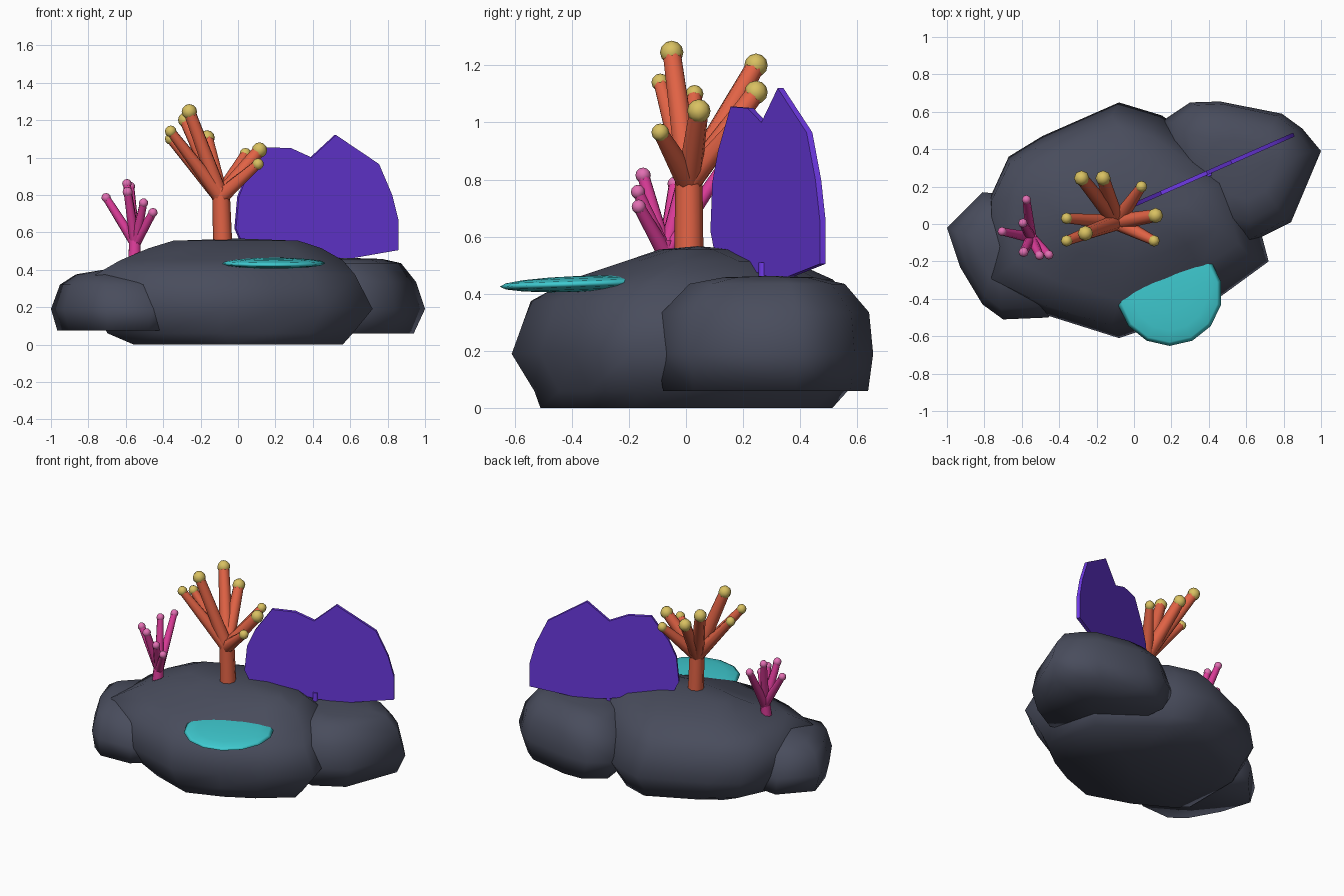
import bpy, bmesh, math
from mathutils import Vector, Matrix

if "Cube" in bpy.data.objects:
    bpy.data.objects.remove(bpy.data.objects["Cube"])


def material(name, rgb):
    m = bpy.data.materials.new(name)
    m.diffuse_color = (*rgb, 1)
    m.use_nodes = True
    m.node_tree.nodes["Principled BSDF"].inputs["Base Color"].default_value = m.diffuse_color
    return m


ROCK = material("slate_rock", (0.066, 0.073, 0.108))
ORANGE = material("orange_coral", (0.76, 0.125, 0.06))
YELLOW = material("yellow_tip", (0.69, 0.53, 0.12))
PINK = material("magenta_coral", (0.72, 0.045, 0.32))
LIGHT_PINK = material("pink_tip", (0.76, 0.16, 0.45))
PURPLE = material("purple_fan", (0.14, 0.04, 0.72))
VIOLET = material("violet_rim", (0.16, 0.042, 0.80))
TEAL = material("teal_shelf", (0.05, 0.60, 0.64))


def finish(name, bm, mats, angle=180):
    bmesh.ops.recalc_face_normals(bm, faces=bm.faces)
    for f in bm.faces:
        f.smooth = True
    me = bpy.data.meshes.new(name)
    bm.to_mesh(me)
    bm.free()
    for m in mats:
        me.materials.append(m)
    if angle < 180:
        me.set_sharp_from_angle(angle=math.radians(angle))
    ob = bpy.data.objects.new(name, me)
    bpy.context.collection.objects.link(ob)
    return ob


def boulder(name, centre, outline, levels, top):
    """Stack scaled copies of a plan outline; levels = (z, sx, sy, x offset, y offset)."""
    bm = bmesh.new()
    cx, cy = centre
    rings = [[bm.verts.new((cx + (x - cx) * sx + ox, cy + (y - cy) * sy + oy, z))
              for x, y in outline] for z, sx, sy, ox, oy in levels]
    n = len(outline)
    for a, b in zip(rings, rings[1:]):
        for i in range(n):
            j = (i + 1) % n
            bm.faces.new((a[i], a[j], b[j], b[i]))
    # fan caps at the foot and the crown
    for ring, z, lv in ((rings[0], levels[0][0], levels[0]), (rings[-1], top, levels[-1])):
        tip = bm.verts.new((cx + lv[3], cy + lv[4], z))
        for i in range(n):
            bm.faces.new((ring[i], ring[(i + 1) % n], tip))
    return finish(name, bm, [ROCK])


def tube(bm, a, b, r1, r2):
    a, b = Vector(a), Vector(b)
    d = b - a
    mat = Matrix.Translation((a + b) / 2) @ d.to_track_quat('Z', 'Y').to_matrix().to_4x4()
    bmesh.ops.create_cone(bm, cap_ends=True, segments=8, radius1=r1, radius2=r2,
                          depth=d.length, matrix=mat)


def coral(name, base, fork, r_base, r_fork, tips, mat, tip_mat, thin):
    """Trunk, tapering branches and a bead on each branch end."""
    bm = bmesh.new()
    tube(bm, base, fork, r_base, r_fork)
    beads = bmesh.new()
    for x, y, z, r in tips:
        p = Vector((x, y, z))
        start = Vector(fork) - Vector((0, 0, 0.05))
        tube(bm, start, p, r_fork * 0.93, r * thin)
        bmesh.ops.create_uvsphere(beads, u_segments=8, v_segments=6, radius=r,
                                  matrix=Matrix.Translation(p))
    finish(name + "_branches", bm, [mat], 60)
    finish(name + "_tips", beads, [tip_mat])


# Rocks
boulder("main_rock", (0, 0),
        [(-0.08, 0.65), (-0.49, 0.47), (-0.67, 0.36), (-0.77, 0.14), (-0.77, -0.33),
         (-0.46, -0.49), (-0.08, -0.61), (0.22, -0.51), (0.46, -0.39), (0.72, -0.20),
         (0.60, 0.25), (0.15, 0.58)],
        [(0, 0.75, 0.81, 0.02, -0.015), (0.06, 0.88, 0.87, -0.02, 0), (0.19, 1, 1, 0, 0),
         (0.375, 0.93, 0.89, -0.045, 0), (0.45, 0.80, 0.73, -0.015, 0.04),
         (0.515, 0.62, 0.46, 0, 0.07), (0.555, 0.45, 0.22, 0, 0.04)], 0.567)
boulder("right_rock", (0.6, 0.3),
        [(0.15, 0.55), (0.30, 0.65), (0.46, 0.655), (0.79, 0.59), (0.90, 0.51),
         (1.0, 0.39), (0.84, 0.01), (0.62, -0.10), (0.40, -0.05), (0.20, 0.20)],
        [(0.06, 0.85, 0.95, 0, 0), (0.19, 1, 1, 0, 0), (0.335, 0.88, 0.96, 0, 0),
         (0.435, 0.68, 0.72, 0, 0), (0.458, 0.42, 0.42, 0, 0)], 0.463)
boulder("left_rock", (-0.66, -0.15),
        [(-1.0, -0.02), (-0.81, 0.17), (-0.60, 0.15), (-0.42, 0.0), (-0.36, -0.42),
         (-0.46, -0.50), (-0.70, -0.51), (-0.81, -0.43), (-0.93, -0.23)],
        [(0.075, 0.90, 0.97, 0, 0), (0.19, 1, 1, 0, 0), (0.32, 0.80, 0.84, -0.02, 0),
         (0.375, 0.52, 0.52, -0.03, 0.02)], 0.405)

# Branching corals
coral("orange_coral", (-0.08, 0.01, 0.48), (-0.092, 0.01, 0.84), 0.052, 0.047,
      [(-0.26, -0.05, 1.245, 0.041), (-0.28, 0.245, 1.20, 0.041),
       (-0.165, 0.245, 1.105, 0.041), (-0.36, -0.09, 1.14, 0.031),
       (-0.36, 0.03, 1.10, 0.031), (0.04, 0.20, 1.02, 0.031),
       (0.115, 0.045, 1.04, 0.041), (0.107, -0.09, 0.965, 0.031)],
      ORANGE, YELLOW, 0.82)
coral("pink_coral", (-0.555, -0.085, 0.42), (-0.550, -0.072, 0.59), 0.037, 0.031,
      [(-0.705, -0.04, 0.785, 0.025), (-0.594, 0.005, 0.86, 0.025),
       (-0.575, 0.13, 0.845, 0.025), (-0.59, -0.15, 0.815, 0.027),
       (-0.505, -0.168, 0.757, 0.025), (-0.455, -0.165, 0.705, 0.025)],
      PINK, LIGHT_PINK, 0.82)

# Sea fan: upright outline extruded to a thin plate, brighter rim faces
bm = bmesh.new()
fan = [(0.02, 0.54), (-0.015, 0.62), (0.0, 0.79), (0.045, 0.90), (0.145, 1.055),
       (0.28, 1.05), (0.39, 1.0), (0.52, 1.12), (0.75, 0.965), (0.82, 0.80),
       (0.855, 0.66), (0.855, 0.505), (0.57, 0.455), (0.40, 0.465), (0.24, 0.50)]
normal = Vector((0.403, -0.915, 0))
face = bm.faces.new([bm.verts.new(Vector((x, 0.102 + 0.44 * x, z)) - normal * 0.011)
                     for x, z in fan])
ext = bmesh.ops.extrude_face_region(bm, geom=[face])
bmesh.ops.translate(bm, vec=normal * 0.022,
                    verts=[v for v in ext["geom"] if isinstance(v, bmesh.types.BMVert)])
bm.normal_update()
for f in bm.faces:
    f.material_index = 0 if abs(f.normal.dot(normal)) > 0.9 else 1
finish("sea_fan", bm, [PURPLE, VIOLET], 40)

# Short stem under the fan
bm = bmesh.new()
tube(bm, (0.40, 0.27, 0.40), (0.40, 0.27, 0.51), 0.018, 0.016)
finish("fan_stem", bm, [VIOLET], 60)

# Shelf coral: flattened lens growing out of the front of the main rock
bm = bmesh.new()
bmesh.ops.create_uvsphere(bm, u_segments=14, v_segments=8, radius=1)
bmesh.ops.transform(bm, verts=bm.verts, matrix=Matrix.Translation((0.19, -0.37, 0.435))
                    @ Matrix.Rotation(math.radians(2), 4, 'X')
                    @ Matrix.Diagonal((0.282, 0.282, 0.028, 1)))
finish("shelf_coral", bm, [TEAL])
